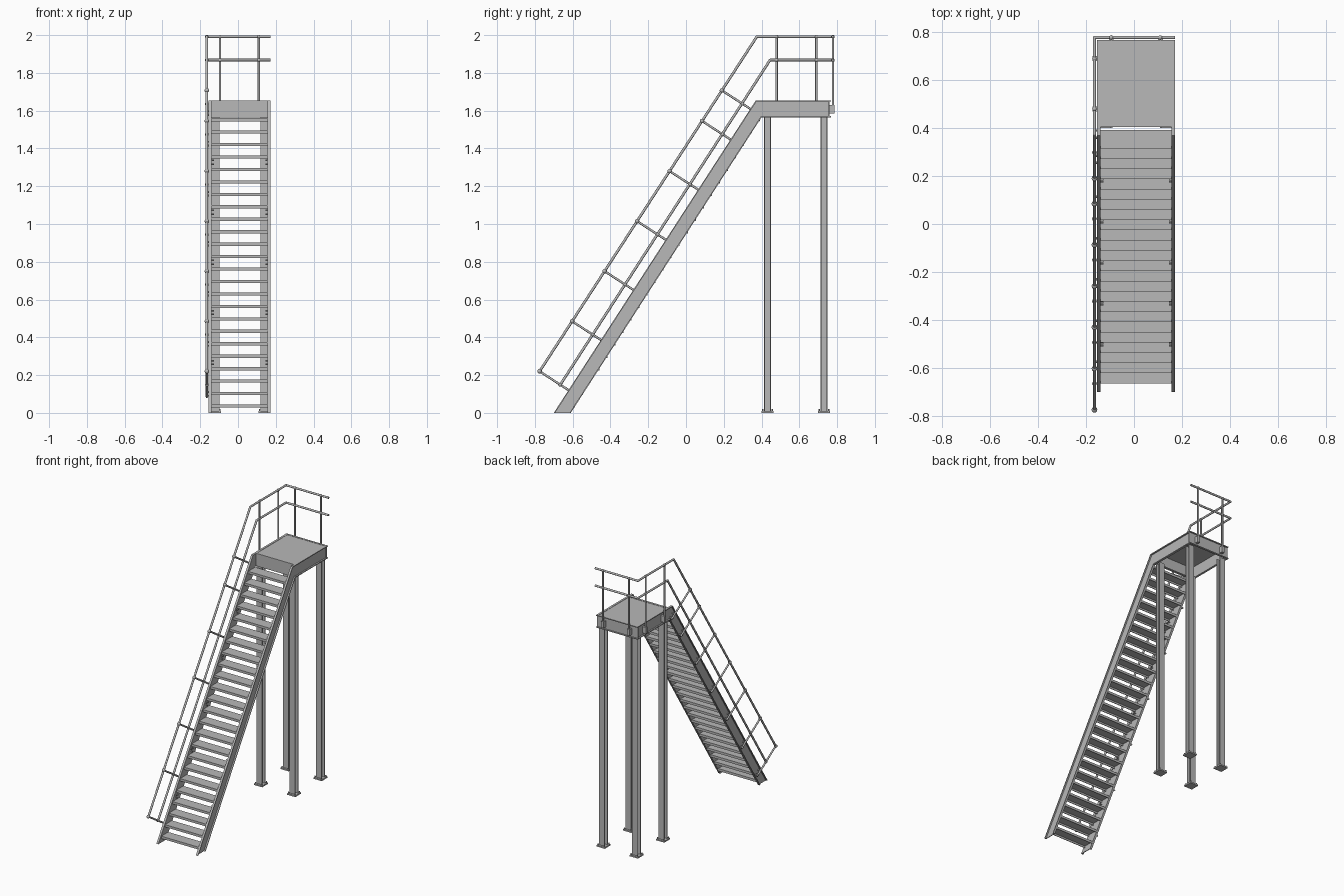
import bpy, bmesh, math
from mathutils import Vector, Matrix

if "Cube" in bpy.data.objects:
    bpy.data.objects.remove(bpy.data.objects["Cube"], do_unlink=True)

steel = bpy.data.materials.new("galvanised_grey")
steel.use_nodes = True
GREY = (0.48, 0.48, 0.48, 1)
steel.diffuse_color = GREY
steel.node_tree.nodes["Principled BSDF"].inputs["Base Color"].default_value = GREY

MID = 0.0085                       # centre line of the stair
INNER, WEB, OUTER = 0.1485, 0.1535, 0.1635
SLOPE = 1.547


def finish(bm, name, smooth=False):
    bmesh.ops.recalc_face_normals(bm, faces=bm.faces)
    mesh = bpy.data.meshes.new(name)
    bm.to_mesh(mesh)
    bm.free()
    mesh.materials.append(steel)
    obj = bpy.data.objects.new(name, mesh)
    bpy.context.collection.objects.link(obj)
    if smooth:
        bpy.ops.object.select_all(action="DESELECT")
        obj.select_set(True)
        bpy.context.view_layer.objects.active = obj
        bpy.ops.object.shade_smooth_by_angle(angle=math.radians(40))
    return obj


def box(bm, x0, x1, y0, y1, z0, z1):
    size = Matrix.Diagonal((x1 - x0, y1 - y0, z1 - z0, 1))
    place = Matrix.Translation(((x0 + x1) / 2, (y0 + y1) / 2, (z0 + z1) / 2))
    bmesh.ops.create_cube(bm, size=1, matrix=place @ size)


def prism(bm, profile, x0, x1):
    """Extrude a side profile of (y, z) points along x."""
    face = bm.faces.new([bm.verts.new((x0, y, z)) for y, z in profile])
    new = bmesh.ops.extrude_face_region(bm, geom=[face])["geom"]
    bmesh.ops.translate(bm, vec=(x1 - x0, 0, 0),
                        verts=[v for v in new if isinstance(v, bmesh.types.BMVert)])


def tube(bm, a, b, r, sides=12):
    a, b = Vector(a), Vector(b)
    turn = (b - a).to_track_quat("Z", "Y").to_matrix().to_4x4()
    bmesh.ops.create_cone(bm, cap_ends=True, segments=sides, radius1=r, radius2=r,
                          depth=(b - a).length,
                          matrix=Matrix.Translation((a + b) / 2) @ turn)


def ball(bm, p, r):
    bmesh.ops.create_uvsphere(bm, u_segments=12, v_segments=8, radius=r,
                              matrix=Matrix.Translation(p))


# Channel stringers that bend into the platform sides
top_edge = [(-0.70, 0), (0.37, 1.655), (0.755, 1.655)]
top_under = [(0.755, 1.649), (0.373, 1.649), (-0.693, 0)]
low_edge = [(-0.61, 0), (0.40, 1.565), (0.755, 1.565)]
low_over = [(0.755, 1.571), (0.397, 1.571), (-0.617, 0)]
for side, name in ((-1, "right_stringer"), (1, "left_stringer")):
    bm = bmesh.new()
    prism(bm, top_edge + low_edge[::-1], MID + side * INNER, MID + side * WEB)
    for strip in (top_edge + top_under, low_edge + low_over):
        prism(bm, strip, MID + side * WEB, MID + side * OUTER)
    finish(bm, name)

# Folded treads
RISE = 0.0659
bm = bmesh.new()
for k in range(24):
    y, z = -0.665 + k * RISE / SLOPE, 0.045 + k * RISE
    d, h, t = 0.078, 0.017, 0.004
    prism(bm, [(y, z), (y + d, z), (y + d, z - h), (y + d - t, z - h),
               (y + d - t, z - t), (y + t, z - t), (y + t, z - h), (y, z - h)],
          MID - INNER, MID + INNER)
finish(bm, "treads")

# Bolted cleats on the inside of both stringers
bm = bmesh.new()
for i in range(5):
    y, z = -0.50 + i * 0.171, 0.265 + i * 0.265
    for side in (-1, 1):
        x = MID + side * INNER
        for dy, dz in ((-0.008, 0.012), (0.008, 0.012), (0, -0.008)):
            tube(bm, (x, y + dy, z + dz), (x - side * 0.012, y + dy, z + dz), 0.004, 6)
finish(bm, "stringer_bolts")

# Platform deck and end beams
bm = bmesh.new()
box(bm, MID - INNER, MID + INNER, 0.42, 0.755, 1.645, 1.653)
finish(bm, "platform_deck")
for name, web, lip in (("front_beam", 0.405, 0.42), ("back_beam", 0.755, 0.768)):
    bm = bmesh.new()
    half = INNER if name == "front_beam" else OUTER
    box(bm, MID - half, MID + half, web, web + 0.005, 1.565, 1.655)
    for z in (1.565, 1.649):
        box(bm, MID - half, MID + half, web, lip, z, z + 0.006)
    finish(bm, name)

# H-section legs with base plates
for cy, end in ((0.432, "front"), (0.73, "back")):
    for cx, hand in ((-0.121, "right"), (0.14, "left")):
        bm = bmesh.new()
        for y in (cy - 0.018, cy + 0.013):
            box(bm, cx - 0.022, cx + 0.022, y, y + 0.005, 0.01, 1.566)
        box(bm, cx - 0.0025, cx + 0.0025, cy - 0.014, cy + 0.014, 0.01, 1.566)
        box(bm, cx - 0.032, cx + 0.032, cy - 0.032, cy + 0.032, 0, 0.01)
        for sx in (-1, 1):
            for sy in (-1, 1):
                px, py = cx + sx * 0.025, cy + sy * 0.025
                tube(bm, (px, py, 0.009), (px, py, 0.02), 0.004, 6)
        finish(bm, f"{end}_{hand}_leg")

# Handrail and mid rail, turning along the back of the platform
RX, RY = -0.165, 0.778
rails = {
    "top_rail": [(RX, -0.775, 0.22), (RX, 0.375, 1.992), (RX, RY, 1.992), (0.172, RY, 1.992)],
    "mid_rail": [(RX, -0.665, 0.15), (RX, 0.445, 1.868), (RX, RY, 1.868), (0.172, RY, 1.868)],
}
for name, path in rails.items():
    bm = bmesh.new()
    for a, b in zip(path, path[1:]):
        tube(bm, a, b, 0.007)
    for p in path[1:-1]:
        ball(bm, p, 0.007)
    finish(bm, name, True)

# Sloping rail posts, square to the stair pitch
bm = bmesh.new()
lower = [-0.775 + i * 0.172 for i in range(6)] + [0.19]
for y in lower:
    z = 0.22 + (y + 0.775) * 1.541
    top = Vector((RX, y, z))
    tube(bm, top, top + Vector((0, 0.21, -0.136)), 0.006)
    ball(bm, top, 0.012)
    ball(bm, top + Vector((0, 0.109, -0.071)), 0.010)
    for f in (0.17, 0.2):
        p = top + Vector((0, f, -f * 0.647))
        tube(bm, p - Vector((0.007, 0, 0)), (MID - WEB, p.y, p.z), 0.005, 8)
finish(bm, "stair_rail_posts", True)

# Upright platform posts with fixing brackets
bm = bmesh.new()
for x, y in ((RX, 0.48), (RX, 0.69), (-0.095, RY), (0.11, RY)):
    tube(bm, (x, y, 1.585), (x, y, 1.992), 0.006)
    for z in (1.868, 1.992):
        ball(bm, (x, y, z), 0.0095)
    if x == RX:
        box(bm, x - 0.008, MID - WEB, y - 0.01, y + 0.01, 1.585, 1.63)
    else:
        box(bm, x - 0.01, x + 0.01, 0.758, y + 0.007, 1.585, 1.63)
finish(bm, "platform_rail_posts", True)
